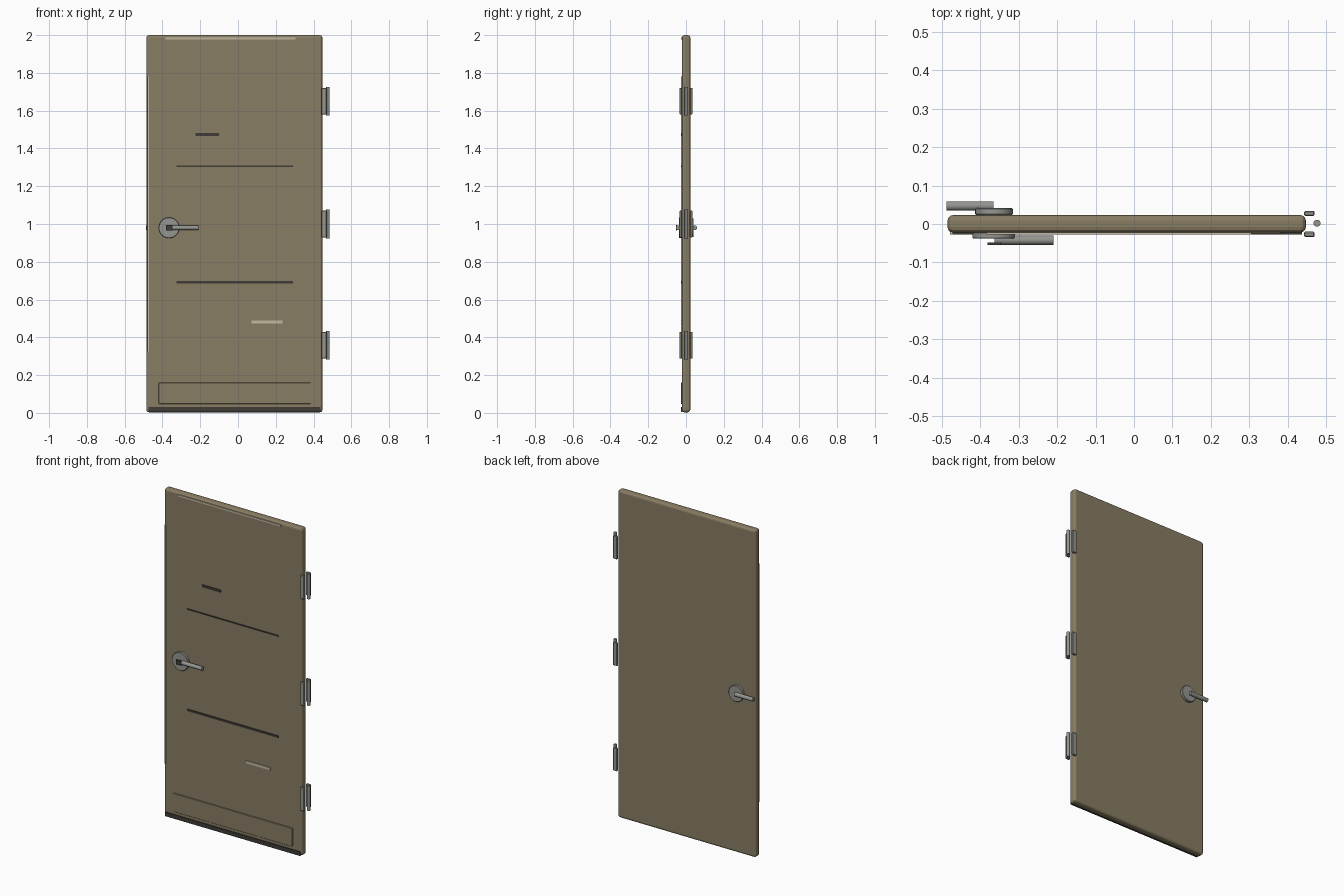
import bpy
import math

if "Cube" in bpy.data.objects:
    bpy.data.objects.remove(bpy.data.objects["Cube"], do_unlink=True)


def material(name, r, g, b):
    m = bpy.data.materials.new(name)
    m.use_nodes = True
    m.diffuse_color = (r, g, b, 1)
    m.node_tree.nodes["Principled BSDF"].inputs["Base Color"].default_value = (r, g, b, 1)
    return m


PAINT = material("olive paint", 0.25, 0.205, 0.125)
METAL = material("grey metal", 0.30, 0.30, 0.28)
DARK = material("dark scuff", 0.05, 0.045, 0.038)
PALE = material("pale worn edge", 0.55, 0.48, 0.36)


def finish(ob, name, mat, bevel, segments=1):
    ob.name = name
    ob.data.materials.append(mat)
    if bevel:
        mod = ob.modifiers.new("bevel", "BEVEL")
        mod.width = bevel
        mod.segments = segments
        mod.limit_method = "ANGLE"
    return ob


def box(name, xs, ys, zs, mat, bevel=0.0, segments=1):
    """Box given by its minimum and maximum on each axis."""
    spans = (xs, ys, zs)
    bpy.ops.mesh.primitive_cube_add(size=1, location=[sum(s) / 2 for s in spans])
    ob = bpy.context.object
    ob.scale = [s[1] - s[0] for s in spans]
    bpy.ops.object.transform_apply(location=False, rotation=False, scale=True)
    return finish(ob, name, mat, bevel, segments)


def rod(name, centre, radius, length, axis, mat, sides=24, bevel=0.0):
    """Cylinder along a named axis."""
    turn = {"x": (0, math.pi / 2, 0), "y": (math.pi / 2, 0, 0), "z": (0, 0, 0)}[axis]
    bpy.ops.mesh.primitive_cylinder_add(vertices=sides, radius=radius, depth=length,
                                        location=centre, rotation=turn)
    ob = bpy.context.object
    bpy.ops.object.shade_smooth_by_angle(angle=math.radians(35))
    return finish(ob, name, mat, bevel)


# Door slab and the slightly raised kick plate
box("door_slab", (-0.485, 0.447), (-0.022, 0.023), (0.003, 2.0), PAINT, 0.014, 3)
box("kick_plate", (-0.42, 0.385), (-0.027, -0.02), (0.047, 0.16), PAINT, 0.002)

# Thin marks and trim on the front: name, x range, z range, material
FRONT = [
    ("bottom_sweep", (-0.475, 0.437), (0.005, 0.03), DARK),
    ("lower_groove", (-0.325, 0.29), (0.685, 0.697), DARK),
    ("upper_groove", (-0.325, 0.29), (1.302, 1.309), DARK),
    ("dark_scratch", (-0.225, -0.1), (1.467, 1.482), DARK),
    ("pale_scratch", (0.072, 0.235), (0.473, 0.489), PALE),
    ("worn_top_edge", (-0.385, 0.305), (1.978, 1.988), PALE),
    ("worn_side_edge", (-0.478, -0.471), (0.325, 1.78), PALE),
]
for name, xs, zs, mat in FRONT:
    box(name, xs, (-0.027, -0.0185), zs, mat)

# Three hinges: a leaf on each face and a pin beside the slab
for label, z in (("lower", 0.358), ("middle", 1.0), ("upper", 1.65)):
    for side, ys in (("front", (-0.034, -0.02)), ("back", (0.021, 0.034))):
        box(f"{label}_hinge_{side}_leaf", (0.442, 0.47), ys,
            (z - 0.071, z + 0.071), METAL, 0.003)
    rod(f"{label}_hinge_pin", (0.476, 0.002, z), 0.009, 0.152, "z", METAL, 16)

# Handles: round rosette, short spindle and lever on each face
HANDLE_Z = 0.98
HANDLES = [
    ("front", -0.365, 0.055, -0.0295, -0.042, -0.363, -0.21),
    ("back", -0.364, 0.049, 0.0325, 0.047, -0.488, -0.365),
]
for side, x, radius, plate_y, lever_y, start, end in HANDLES:
    rod(f"{side}_rosette", (x, plate_y, HANDLE_Z), radius, 0.017, "y", METAL, 32, 0.002)
    rod(f"{side}_lever", ((start + end) / 2, lever_y, HANDLE_Z), 0.012,
        end - start, "x", METAL, 20)

# Keyhole plate over the root of the front lever
box("keyhole_plate", (-0.381, -0.346), (-0.054, -0.048),
    (HANDLE_Z - 0.014, HANDLE_Z + 0.014), DARK)
